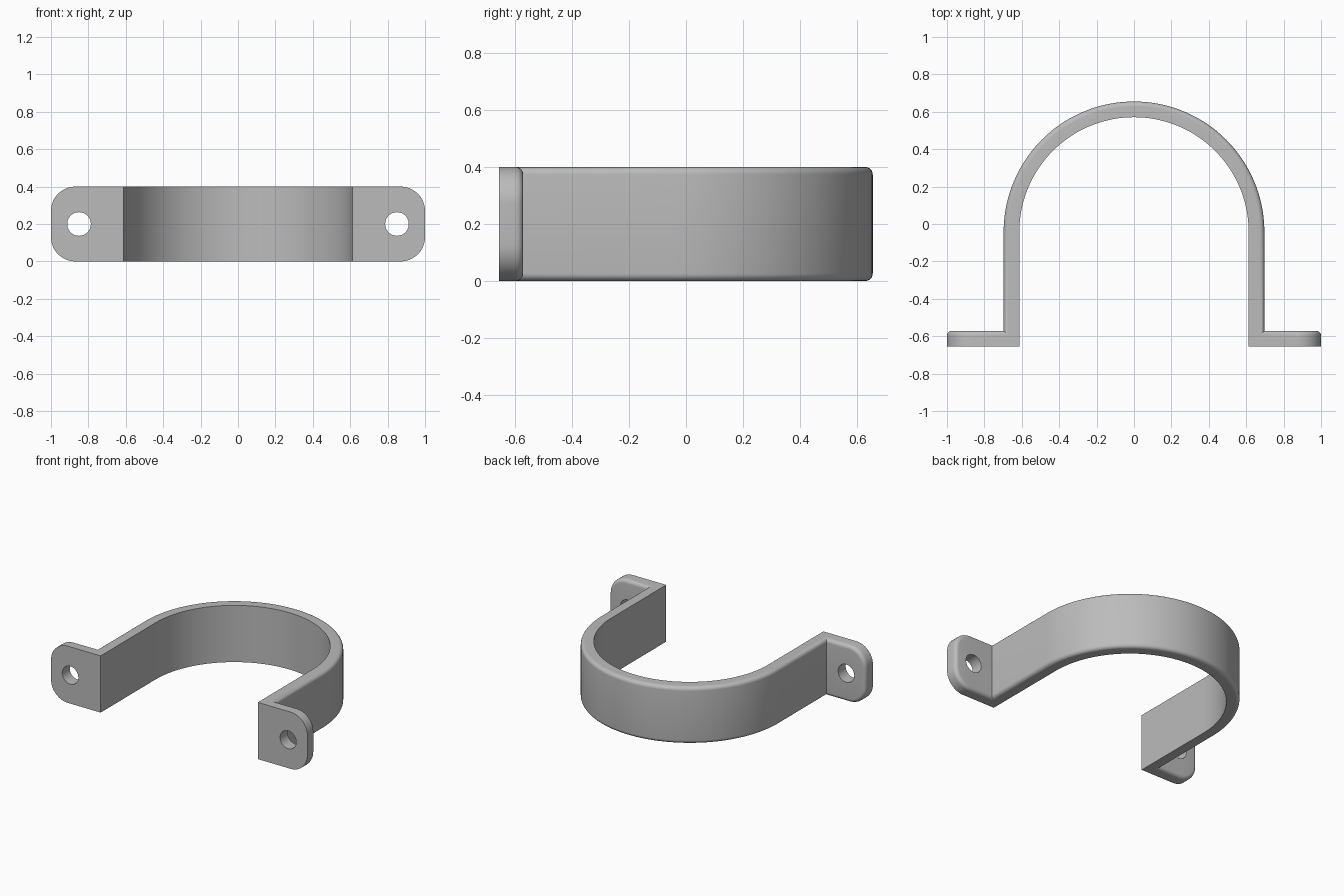
import bpy, bmesh
from math import sin, cos, pi, radians

cube = bpy.data.objects.get("Cube")
if cube:
    bpy.data.objects.remove(cube)

HEIGHT, WALL, INNER_R = 0.4, 0.084, 0.613
FRONT, ARC_Y = -0.655, -0.042
FILLET, CORNER, TIP = 0.026, 0.13, 1.0
HOLE_X, HOLE_R = 0.85, 0.063

steel = bpy.data.materials.new("grey_steel")
steel.use_nodes = True
color = (0.5, 0.5, 0.5, 1)
steel.diffuse_color = color
steel.node_tree.nodes["Principled BSDF"].inputs["Base Color"].default_value = color

# Wall layers: distance from the inner face and inset of the rounded outer edge
layers = [(0, 0)]
for k in range(8):
    a = pi / 2 * k / 7
    layers.append((WALL - FILLET * (1 - sin(a)), FILLET * (1 - cos(a))))


# Stations return x, y and the margin from the top and bottom for one layer
def tab_corner(side, a):
    def point(t, inset):
        r = CORNER - inset
        return side * (TIP - CORNER + r * sin(a)), FRONT + t, CORNER - r * cos(a)
    return point


def mitre(side):
    return lambda t, inset: (side * (INNER_R + t), FRONT + t, inset)


def arch(a):
    return lambda t, inset: ((INNER_R + t) * cos(a), ARC_Y + (INNER_R + t) * sin(a), inset)


corner_angles = [pi / 2 * k / 12 for k in range(13)]
stations = [tab_corner(1, a) for a in reversed(corner_angles)] + [mitre(1)]
stations += [arch(pi * k / 72) for k in range(73)]
stations += [mitre(-1)] + [tab_corner(-1, a) for a in corner_angles]

# Strap with two mounting tabs, swept as one closed body
bm = bmesh.new()
rings = []
for station in stations:
    points = [station(*layer) for layer in layers]
    ring = [bm.verts.new((x, y, HEIGHT - m)) for x, y, m in points]
    ring += [bm.verts.new((x, y, m)) for x, y, m in reversed(points)]
    rings.append(ring)
n = len(rings[0])
for r0, r1 in zip(rings, rings[1:]):
    for i in range(n):
        j = (i + 1) % n
        bm.faces.new((r0[i], r0[j], r1[j], r1[i]))
for ring in (rings[0], rings[-1]):
    for i in range(n // 2 - 1):
        bm.faces.new((ring[i], ring[i + 1], ring[n - 2 - i], ring[n - 1 - i]))
bmesh.ops.recalc_face_normals(bm, faces=bm.faces)
mesh = bpy.data.meshes.new("strap_clamp")
bm.to_mesh(mesh)
bm.free()
mesh.materials.append(steel)
strap = bpy.data.objects.new("strap_clamp", mesh)
bpy.context.collection.objects.link(strap)

# Screw holes through the tabs
for side in (1, -1):
    bpy.ops.mesh.primitive_cylinder_add(vertices=48, radius=HOLE_R, depth=0.4,
                                        location=(side * HOLE_X, FRONT + WALL / 2, HEIGHT / 2),
                                        rotation=(pi / 2, 0, 0))
    cutter = bpy.context.object
    cutter.name = "hole_cutter"
    cutter.hide_render = True
    cutter.data.materials.append(steel)
    cut = strap.modifiers.new("screw_hole", 'BOOLEAN')
    cut.operation = 'DIFFERENCE'
    cut.solver = 'EXACT'
    cut.object = cutter
    bpy.context.view_layer.objects.active = strap
    bpy.ops.object.modifier_apply(modifier=cut.name)
    bpy.data.objects.remove(cutter)

bpy.ops.object.select_all(action='DESELECT')
strap.select_set(True)
bpy.context.view_layer.objects.active = strap
bpy.ops.object.shade_smooth_by_angle(angle=radians(30))
